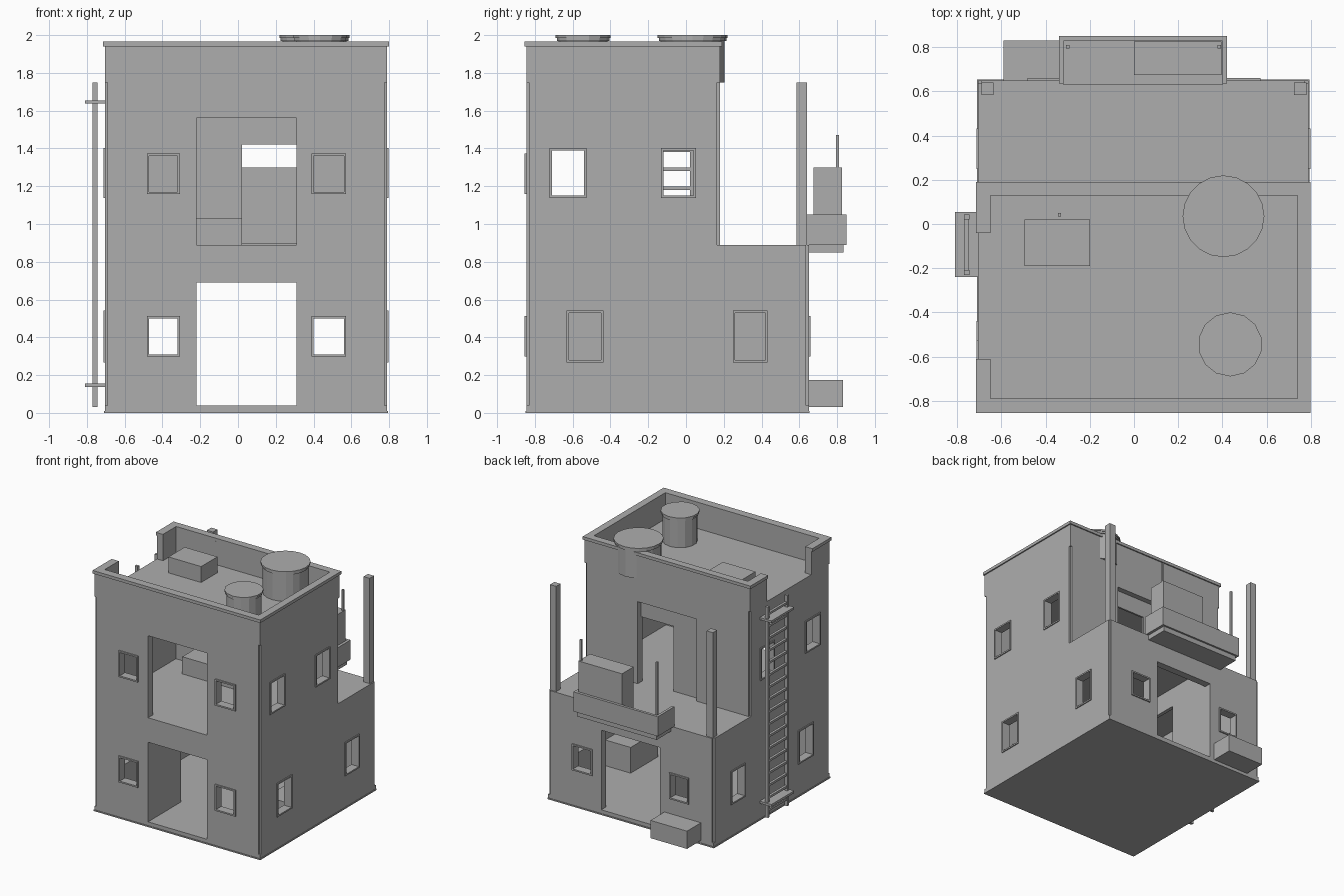
import bpy, bmesh

if "Cube" in bpy.data.objects:
    bpy.data.objects.remove(bpy.data.objects["Cube"], do_unlink=True)

GREY = (0.42, 0.42, 0.42, 1)
concrete = bpy.data.materials.new("grey_concrete")
concrete.use_nodes = True
concrete.diffuse_color = GREY
concrete.node_tree.nodes["Principled BSDF"].inputs["Base Color"].default_value = GREY


def finish(name, bm):
    bmesh.ops.recalc_face_normals(bm, faces=bm.faces)
    mesh = bpy.data.meshes.new(name)
    bm.to_mesh(mesh)
    bm.free()
    mesh.materials.append(concrete)
    obj = bpy.data.objects.new(name, mesh)
    bpy.context.collection.objects.link(obj)
    return obj


def extrude(bm, vec):
    geom = bmesh.ops.extrude_face_region(bm, geom=bm.faces[:])["geom"]
    verts = [g for g in geom if isinstance(g, bmesh.types.BMVert)]
    bmesh.ops.translate(bm, vec=vec, verts=verts)


def prism(name, outline, z0, z1):
    bm = bmesh.new()
    bm.faces.new([bm.verts.new((x, y, z0)) for x, y in outline])
    extrude(bm, (0, 0, z1 - z0))
    return finish(name, bm)


def box(name, x0, x1, y0, y1, z0, z1):
    return prism(name, [(x0, y0), (x1, y0), (x1, y1), (x0, y1)], z0, z1)


def wall(name, along, u0, u1, z0, z1, d0, d1, holes=()):
    """Upright slab running along x or y, with rectangular holes (u0, u1, z0, z1)."""
    us = sorted({u0, u1} | {u for h in holes for u in h[:2]})
    zs = sorted({z0, z1} | {z for h in holes for z in h[2:]})
    bm = bmesh.new()
    grid = {}

    def vert(u, z):
        if (u, z) not in grid:
            grid[u, z] = bm.verts.new((u, d0, z) if along == "x" else (d0, u, z))
        return grid[u, z]

    for a, b in zip(us, us[1:]):
        for c, d in zip(zs, zs[1:]):
            mu, mz = (a + b) / 2, (c + d) / 2
            if not any(h[0] < mu < h[1] and h[2] < mz < h[3] for h in holes):
                bm.faces.new([vert(a, c), vert(b, c), vert(b, d), vert(a, d)])
    extrude(bm, (0, d1 - d0, 0) if along == "x" else (d1 - d0, 0, 0))
    bmesh.ops.dissolve_limit(bm, angle_limit=0.01, verts=bm.verts, edges=bm.edges)
    return finish(name, bm)


def frame(name, along, hole, d0, d1):
    u0, u1, z0, z1 = hole
    r = 0.012
    wall(name, along, u0 - r, u1 + r, z0 - r, z1 + r, d0, d1, [hole])


def cylinder(name, x, y, r, z0, z1, sides):
    bm = bmesh.new()
    bmesh.ops.create_circle(bm, cap_ends=True, radius=r, segments=sides)
    bmesh.ops.translate(bm, vec=(x, y, z0), verts=bm.verts)
    extrude(bm, (0, 0, z1 - z0))
    obj = finish(name, bm)
    return obj


# Main dimensions
X0, X1, Y0, Y1, YU = -0.705, 0.79, -0.845, 0.65, 0.18
T, N = 0.06, 0.015          # wall thickness, corner notch
FLOOR, ROOF = 0.89, 1.75

# Openings
low_x = [(-0.47, -0.32, 0.31, 0.50), (0.40, 0.56, 0.31, 0.50)]
high_x = [(a, b, 1.17, 1.36) for a, b, _, _ in low_x]
low_y = [(-0.62, -0.45, 0.28, 0.53), (0.26, 0.42, 0.28, 0.53)]
high_y = [(-0.71, -0.54, 1.15, 1.39), (-0.12, 0.04, 1.15, 1.39)]
low_door = (-0.22, 0.31, 0.04, 0.69)
high_door = (-0.22, 0.31, FLOOR, 1.56)

# Shell
box("base_slab", X0 - 0.005, X1 + 0.005, Y0 - 0.005, Y1 + 0.005, 0, 0.01)
box("ground_floor", X0, X1, Y0, Y1, 0.01, 0.04)
wall("front_wall", "x", X0 + N, X1 - N, 0.03, ROOF, Y0, Y0 + T,
     low_x + high_x + [low_door, high_door])
wall("back_lower_wall", "x", X0 + N, X1 - N, 0.03, FLOOR, Y1 - T, Y1, low_x + [low_door])
wall("back_upper_wall", "x", X0 + N, X1 - N, FLOOR, ROOF, YU - T, YU, [high_door])
wall("upper_door_panel", "x", -0.22, 0.31, FLOOR, 1.56, YU - T, YU - 0.045,
     [(0.02, 0.31, FLOOR, 1.42)])
step = (YU - N, Y1 - N, FLOOR, ROOF)
for side, d0, d1 in (("right", X0, X0 + T), ("left", X1 - T, X1)):
    wall(side + "_wall", "y", Y0 + N, Y1 - N, 0.03, ROOF, d0, d1, low_y + high_y + [step])
box("upper_floor", X0 + 0.03, X1 - 0.03, Y0 + 0.03, Y1 - 0.03, 0.85, FLOOR)
box("roof_slab", X0 + 0.03, X1 - 0.03, Y0 + 0.03, YU - 0.03, 1.71, ROOF)

# Window frames
for h in low_x + high_x:
    frame("front_window_frame", "x", h, Y0 - 0.01, Y0 + 0.01)
for h in low_x:
    frame("back_window_frame", "x", h, Y1 - 0.01, Y1 + 0.01)
for h in low_y + high_y:
    frame("right_window_frame", "y", h, X0 - 0.008, X0 + 0.01)
    frame("left_window_frame", "y", h, X1 - 0.01, X1 + 0.008)


# Parapet with a gap at the ladder
def parapet_ring(name, grow, z0, z1):
    a, b, c, d = X0 - grow, X1 + grow, Y0 - grow, YU + grow
    e, f, g, h = -0.65, 0.74, -0.79, 0.13
    prism(name, [(a, -0.04), (a, d), (b, d), (b, c), (a, c), (a, -0.61),
                 (e, -0.61), (e, g), (f, g), (f, h), (e, h), (e, -0.04)], z0, z1)


parapet_ring("parapet", 0, ROOF, 1.94)
parapet_ring("parapet_cap", 0.01, 1.94, 1.965)

# Roof equipment
for name, x, y, r, n in (("large_tank", 0.405, 0.035, 0.185, 20),
                         ("small_tank", 0.435, -0.545, 0.145, 14)):
    cylinder(name + "_body", x, y, r - 0.015, ROOF, 1.97, n)
    cylinder(name + "_lid_rim", x, y, r - 0.006, 1.97, 1.985, n)
    cylinder(name + "_lid", x, y, r, 1.985, 2.0, n)
box("roof_box", -0.495, -0.20, -0.19, 0.02, ROOF, 1.88)
box("roof_pipe", -0.345, -0.33, 0.035, 0.05, ROOF, 1.85)

# Terrace posts
for x in (-0.69, 0.725):
    box("terrace_post", x, x + 0.055, 0.585, 0.64, FLOOR, ROOF)

# Rear balcony
box("balcony_slab", -0.32, 0.40, 0.63, 0.835, 0.85, 0.90)
for x in (-0.34, 0.40):
    box("balcony_side", x, x + 0.022, 0.635, 0.85, FLOOR, 1.05)
box("balcony_front", -0.33, 0.41, 0.828, 0.85, FLOOR, 1.05)
box("balcony_box", 0.0, 0.395, 0.675, 0.825, FLOOR, 1.30)
for x in (-0.30, 0.385):
    box("balcony_pole", x - 0.008, x + 0.008, 0.795, 0.811, FLOOR, 1.47)
box("ground_box", -0.59, -0.26, 0.65, 0.83, 0.03, 0.175)

# Ladder
for y in (-0.23, 0.02):
    box("ladder_rail", -0.77, -0.745, y, y + 0.022, 0.03, ROOF)
for i in range(17):
    z = 0.08 + i * 0.1
    box("ladder_rung", -0.768, -0.747, -0.22, 0.03, z, z + 0.018)
for z in (0.137, 1.637):
    box("ladder_bracket", -0.81, X0 + 0.01, -0.24, 0.055, z, z + 0.018)

# Interior
wall("partition", "y", Y0 + 0.05, Y1 - 0.05, 0.04, 0.85, -0.25, -0.221,
     [(-0.42, 0.20, 0.04, 0.69)])
box("bench", 0.5, 0.74, -0.35, 0.0, 0.04, 0.25)
box("bed", -0.455, 0.02, -0.07, 0.12, FLOOR, 1.03)
